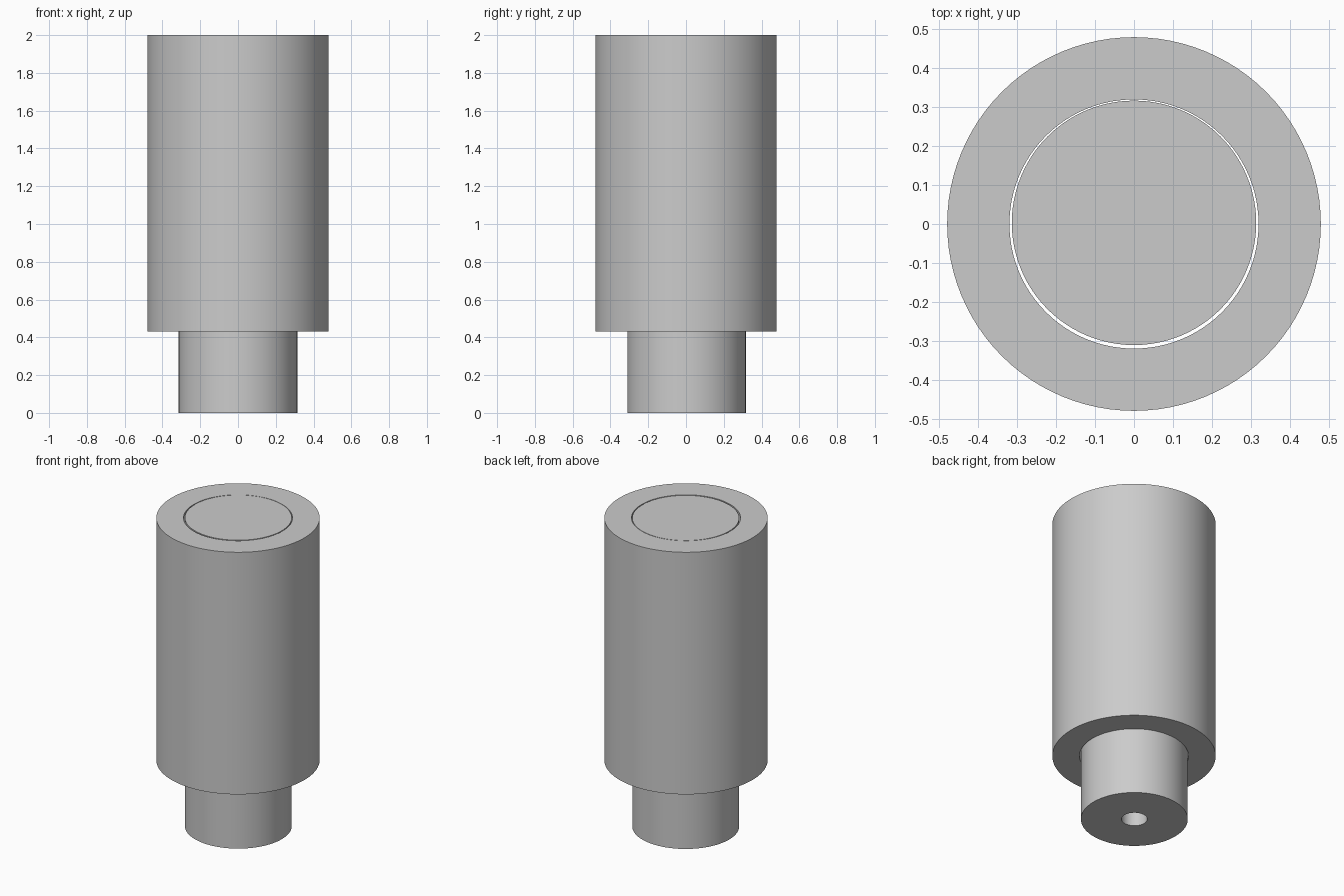
import bpy, math

if "Cube" in bpy.data.objects:
    bpy.data.objects.remove(bpy.data.objects["Cube"])

SEGMENTS = 96


def lathe(name, profile, centre=(0, 0)):
    """Revolve an (r, z) profile about a vertical axis; r = 0 makes a pole."""
    verts, rings, faces = [], [], []
    for r, z in profile:
        start = len(verts)
        count = 1 if r == 0 else SEGMENTS
        for i in range(count):
            a = 2 * math.pi * i / SEGMENTS
            verts.append((r * math.cos(a), r * math.sin(a), z))
        rings.append([start + i % count for i in range(SEGMENTS)])
    for low, high in zip(rings, rings[1:]):
        for i in range(SEGMENTS):
            j = (i + 1) % SEGMENTS
            face = list(dict.fromkeys((low[i], low[j], high[j], high[i])))
            faces.append(face)
    mesh = bpy.data.meshes.new(name)
    mesh.from_pydata(verts, [], faces)
    mesh.update()
    obj = bpy.data.objects.new(name, mesh)
    obj.location = (centre[0], centre[1], 0)
    bpy.context.collection.objects.link(obj)
    bpy.context.view_layer.objects.active = obj
    obj.select_set(True)
    bpy.ops.object.shade_smooth_by_angle(angle=math.radians(30))
    obj.select_set(False)
    return obj


# Outer sleeve, open right through with a narrow clearance
lathe("outer_sleeve", [(0.32, 0.43), (0.48, 0.43), (0.48, 2.0),
                       (0.32, 2.0), (0.32, 0.43)][::1])

# Inner pin, slightly off centre, with a blind bore from below
lathe("inner_pin", [(0, 1.0), (0.076, 1.0), (0.076, 0), (0.314, 0),
                    (0.314, 2.0), (0, 2.0)], centre=(0, 0.003))
